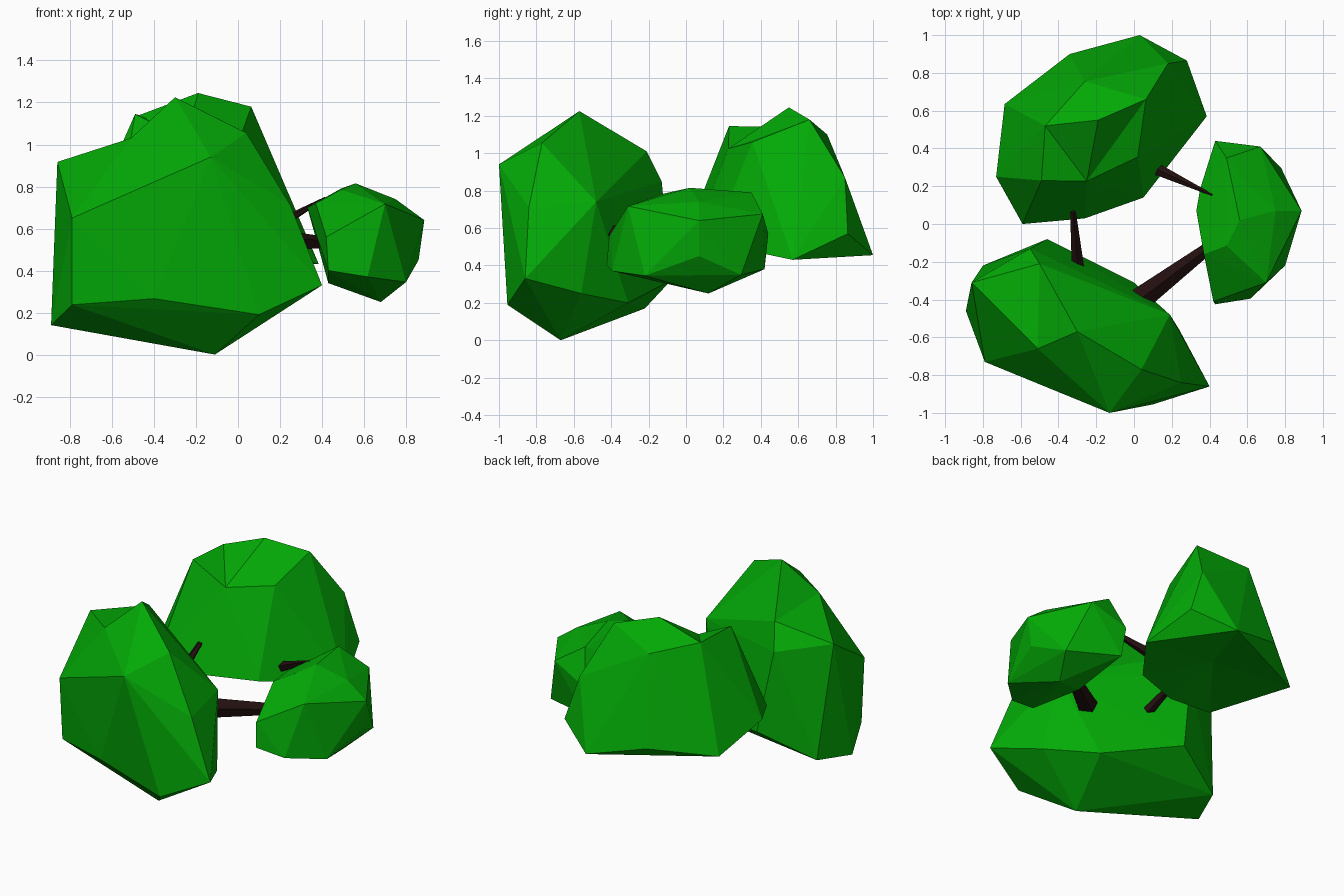
import bpy, bmesh
from mathutils import Vector

if "Cube" in bpy.data.objects:
    bpy.data.objects.remove(bpy.data.objects["Cube"])


def material(name, color):
    m = bpy.data.materials.new(name)
    m.diffuse_color = color
    m.use_nodes = True
    m.node_tree.nodes["Principled BSDF"].inputs["Base Color"].default_value = m.diffuse_color
    return m


GREEN = material("leaf_green", (0.001, 0.40, 0.002, 1))
BROWN = material("bark_brown", (0.017, 0.005, 0.005, 1))


def finish(bm, name, mat):
    bmesh.ops.recalc_face_normals(bm, faces=bm.faces)
    me = bpy.data.meshes.new(name)
    bm.to_mesh(me)
    bm.free()
    me.materials.append(mat)
    ob = bpy.data.objects.new(name, me)
    bpy.context.collection.objects.link(ob)
    return ob


def foliage(name, points, dents=()):
    """Faceted clump: hull of a few corners; dent corners (point, lift) are
    raised while the hull is made and then dropped back to their place."""
    bm = bmesh.new()
    verts = [bm.verts.new(p) for p in points]
    pushed = [(bm.verts.new(Vector(p) + Vector((0, 0, lift))), p) for p, lift in dents]
    bmesh.ops.convex_hull(bm, input=verts + [v for v, p in pushed])
    for v, p in pushed:
        v.co = p
    loose = [v for v in bm.verts if not v.link_faces]
    bmesh.ops.delete(bm, geom=loose, context='VERTS')
    return finish(bm, name, GREEN)


def branch(name, a, b, ra, rb, sides=5):
    """Tapered low-poly limb from a to b."""
    a, b = Vector(a), Vector(b)
    bm = bmesh.new()
    bmesh.ops.create_cone(bm, cap_ends=True, segments=sides, radius1=ra, radius2=rb,
                          depth=(b - a).length)
    rot = (b - a).to_track_quat('Z', 'Y')
    for v in bm.verts:
        v.co = rot @ v.co + (a + b) / 2
    return finish(bm, name, BROWN)


# Large clump, front left
foliage("front_foliage", [
    (-.30, -.57, 1.225), (-.13, -1.0, .94), (.04, -.77, 1.055),
    (.25, -.84, .71), (.40, -.86, .33), (.10, -.955, .19),
    (-.79, -.73, .65), (-.86, -.31, .917), (-.11, -.67, 0), (-.89, -.46, .14),
    (-.79, -.70, .237), (-.40, -.86, .266), (.19, -.48, .74), (.24, -.56, .25),
    (0, -.31, .20), (-.46, -.08, .32), (-.55, -.13, .85), (-.80, -.22, .17)],
    dents=[((-.51, -.66, 1.03), .13), ((-.50, -.21, 1.01), .13)])

# Large clump, back, dented in its crown and underside
foliage("back_foliage", [
    (-.19, .55, 1.245), (.063, .66, 1.18), (-.26, .755, 1.10), (-.49, .23, 1.145),
    (.02, .355, 1.06), (.18, .85, .87), (.03, 1.0, .455),
    (.28, .865, .57), (.385, .57, .43), (.05, .14, .52), (-.26, .03, .52),
    (-.59, 0, .56), (-.73, .25, .60), (-.685, .635, .49), (-.34, .90, .55)],
    dents=[((-.25, .227, 1.025), .16), ((-.47, .52, 1.14), .07),
           ((-.195, .50, .54), -.22)])

# Small clump, right
foliage("side_foliage", [
    (.56, .02, .815), (.49, .35, .79), (.67, .41, .675), (.43, .44, .57),
    (.45, .42, .38), (.78, .295, .35), (.887, .07, .64), (.80, -.22, .345),
    (.68, .12, .25), (.617, -.395, .37), (.43, -.425, .40), (.42, -.41, .56),
    (.70, -.31, .717), (.33, .07, .70), (.37, -.16, .72), (.75, .07, .74),
    (.86, .07, .45), (.43, 0, .34), (.49, -.115, .785), (.35, .185, .69)])

# Limbs joining the clumps
branch("front_side_branch", (.03, -.40, .55), (.43, -.10, .53), .066, .03)
branch("back_side_branch", (.09, .305, .56), (.415, .153, .745), .036, .006)
branch("front_back_branch", (-.295, -.25, .55), (-.323, .065, .70), .036, .016)
